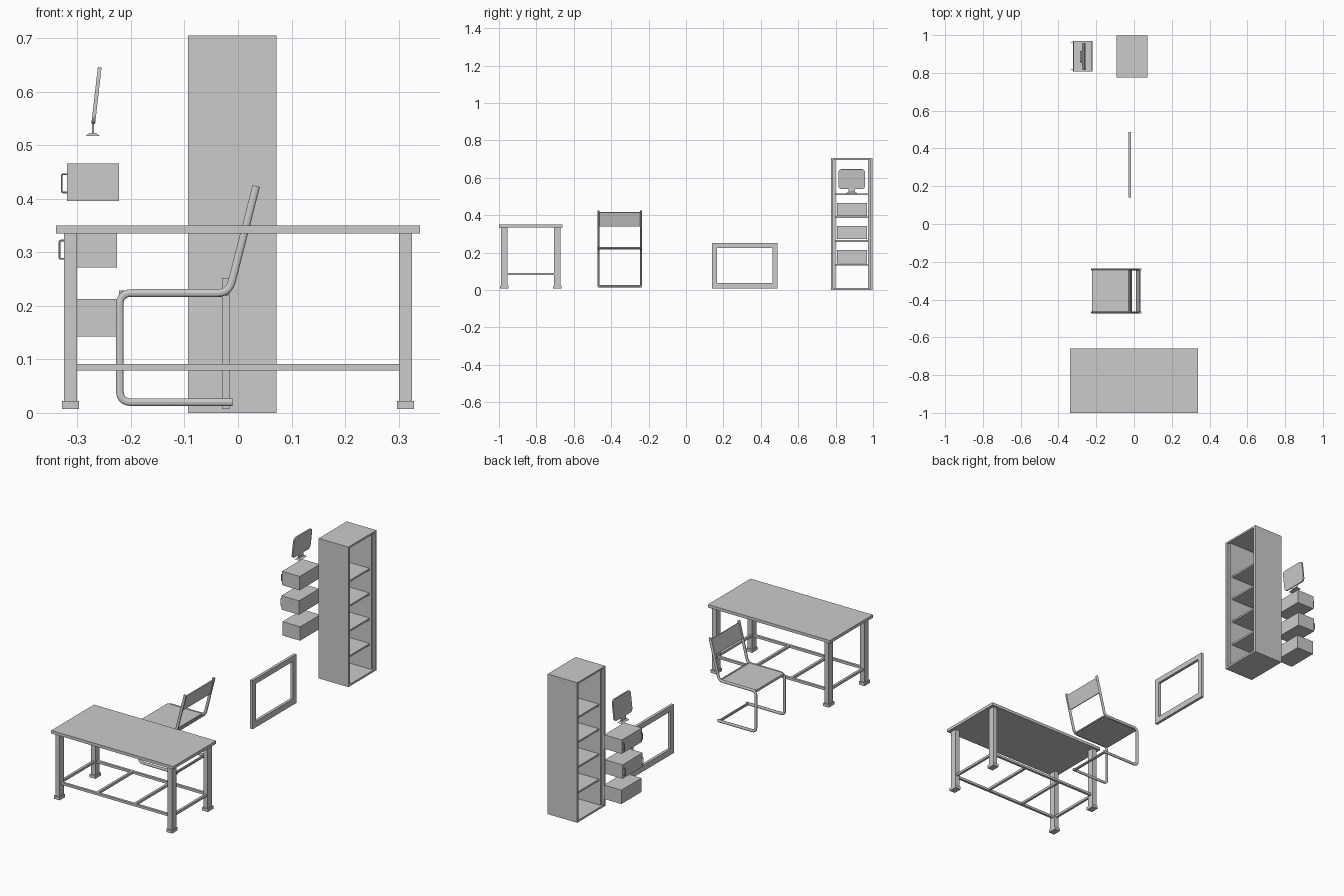
import bpy, bmesh, math
from mathutils import Vector

if "Cube" in bpy.data.objects:
    bpy.data.objects.remove(bpy.data.objects["Cube"])


def box(name, x, y, z):
    """Box from (min, max) ranges on each axis."""
    bm = bmesh.new()
    bmesh.ops.create_cube(bm, size=1)
    for v in bm.verts:
        v.co = [(r[0] + r[1]) / 2 + c * (r[1] - r[0]) for r, c in zip((x, y, z), v.co)]
    me = bpy.data.meshes.new(name)
    bm.to_mesh(me)
    bm.free()
    ob = bpy.data.objects.new(name, me)
    bpy.context.collection.objects.link(ob)
    return ob


def span(c, w):
    return (c - w / 2, c + w / 2)


def rounded(pts, r, n=5):
    """Round the inner corners of a path."""
    pts = [Vector(p) for p in pts]
    out = [pts[0]]
    for a, b, c in zip(pts, pts[1:], pts[2:]):
        p, q = b + (a - b).normalized() * r, b + (c - b).normalized() * r
        for i in range(n + 1):
            t = i / n
            out.append(p * (1 - t) ** 2 + b * 2 * t * (1 - t) + q * t * t)
    return out + [pts[-1]]


def tube(name, pts, r, res=3):
    cu = bpy.data.curves.new(name, 'CURVE')
    cu.dimensions = '3D'
    cu.bevel_depth, cu.bevel_resolution, cu.use_fill_caps = r, res, True
    sp = cu.splines.new('POLY')
    sp.points.add(len(pts) - 1)
    for p, co in zip(sp.points, pts):
        p.co = (*co, 1)
    ob = bpy.data.objects.new(name, cu)
    bpy.context.collection.objects.link(ob)
    return ob


# Desk
box("desk_top", (-.34, .34), (-1, -.66), (.335, .35))
for sx in (-1, 1):
    for y in (-.972, -.688):
        box("desk_leg", span(sx * .313, .024), span(y, .034), (.02, .335))
        box("desk_foot", span(sx * .313, .032), span(y, .044), (.007, .022))
for y in (-.972, -.688):
    box("desk_long_rail", (-.301, .301), span(y, .012), (.079, .091))
for x in (-.313, -.105, .105, .313):
    box("desk_cross_rail", span(x, .012), (-.966, -.694), (.079, .091))

# Cantilever chair
side = rounded([(-.01, 0, .02), (-.221, 0, .02), (-.221, 0, .224),
                (-.017, 0, .224), (.034, 0, .424)], .022)
for y in (-.468, -.24):
    t = tube("chair_side_tube", side, .0075)
    t.location.y, t.scale.y = y, .75
tube("chair_floor_bar", [(-.018, -.468, .02), (-.018, -.24, .02)], .0065)
tube("chair_seat_bar", [(-.022, -.468, .224), (-.022, -.24, .224)], .006)
box("seat", (-.222, -.03), (-.464, -.244), (.217, .229))
back = box("backrest", span(0, .006), (-.465, -.243), span(0, .078))
back.location = (.0225, 0, .378)
back.rotation_euler.y = math.atan2(.051, .2)

# Standing picture frame
fx = (-.03, -.016)
for z in ((.007, .037), (.226, .252)):
    box("frame_rail", fx, (.14, .488), z)
for y in ((.14, .166), (.462, .488)):
    box("frame_stile", fx, y, (.037, .226))

# Bookcase, open on both wide sides
bx = (-.093, .072)
for y0, y1, y2 in ((.775, .787, .80), (.998, .986, .973)):
    box("bookcase_side", bx, sorted((y0, y1)), (0, .705))
    box("bookcase_inner_side", (-.083, .062), sorted((y1, y2)), (.01, .696))
for z in ((0, .01), (.696, .705)):
    box("bookcase_end", bx, (.787, .986), z)
for z in (.139, .267, .393, .517):
    box("bookcase_shelf", (-.075, .052), (.80, .973), (z - .009, z))

# Loose drawers with bow handles
for x, z, handles in ((-.318, .143, False), (-.324, .272, True), (-.32, .396, True)):
    box("drawer", (x, x + .098), (.808, .968), (z, z + .07))
    for y in (.816, .96) if handles else ():
        tube("drawer_handle", rounded([(x + .002, y, z + .016), (x - .0095, y, z + .016),
             (x - .0095, y, z + .05), (x + .002, y, z + .05)], .003, 3), .002, 1)

# Desktop monitor with rounded screen corners
screen = box("monitor_screen", span(0, .007), span(0, .142), span(0, .106))
bm = bmesh.new()
bm.from_mesh(screen.data)
edges = [e for e in bm.edges if abs(e.verts[0].co.x - e.verts[1].co.x) > .005]
bmesh.ops.bevel(bm, geom=edges, offset=.016, segments=4, profile=.5, affect='EDGES')
bm.to_mesh(screen.data)
bm.free()
screen.location = (-.2645, .886, .593)
screen.rotation_euler.y = math.atan2(.012, .105)
box("monitor_neck", (-.273, -.269), (.868, .904), (.521, .549))
base = box("monitor_base", (-.285, -.258), (.856, .916), (.517, .5235))
for v in base.data.vertices:
    if v.co.z > .52:
        v.co.x = -.2715 + (v.co.x + .2715) * .45
        v.co.y = .886 + (v.co.y - .886) * .75

# Smooth the chair tubes and handles
bpy.ops.object.select_all(action='DESELECT')
for ob in bpy.data.objects:
    if ob.type == 'CURVE':
        ob.select_set(True)
        bpy.context.view_layer.objects.active = ob
bpy.ops.object.convert(target='MESH')
bpy.ops.object.shade_smooth_by_angle()
